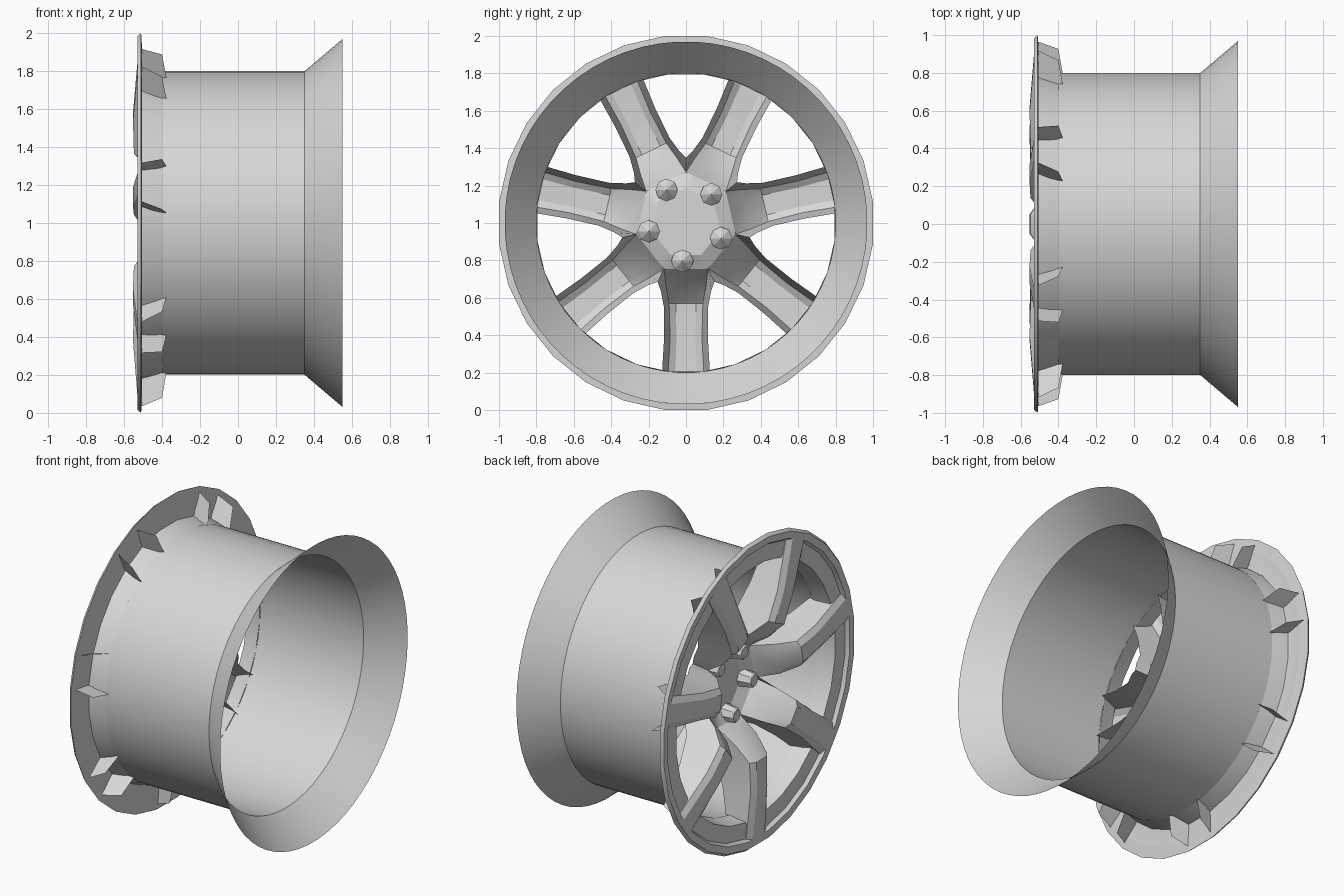
import bpy, bmesh
from math import sin, cos, pi, radians
from mathutils import Vector

cube = bpy.data.objects.get("Cube")
if cube:
    bpy.data.objects.remove(cube, do_unlink=True)

metal = bpy.data.materials.new("light_grey_metal")
metal.use_nodes = True
grey = (0.68, 0.68, 0.68, 1)
metal.diffuse_color = grey
metal.node_tree.nodes["Principled BSDF"].inputs["Base Color"].default_value = grey

CENTRE_Z = 1.0
SPOKES = 7
BOLTS = 5


def polar(x, r, angle, side=0.0):
    """Point at radius r along an angle round the x axle, shifted sideways."""
    return Vector((x, r * cos(angle) - side * sin(angle),
                   CENTRE_Z + r * sin(angle) + side * cos(angle)))


def finish(name, bm, smooth_angle):
    bmesh.ops.remove_doubles(bm, verts=bm.verts, dist=0.002)
    bmesh.ops.recalc_face_normals(bm, faces=bm.faces)
    mesh = bpy.data.meshes.new(name)
    bm.to_mesh(mesh)
    bm.free()
    mesh.materials.append(metal)
    obj = bpy.data.objects.new(name, mesh)
    bpy.context.collection.objects.link(obj)
    bpy.ops.object.select_all(action="DESELECT")
    obj.select_set(True)
    bpy.context.view_layer.objects.active = obj
    bpy.ops.object.shade_smooth_by_angle(angle=radians(smooth_angle))
    return obj


def skin(bm, rows, closed=False):
    """Join successive rows of points with quads."""
    rows = [[bm.verts.new(p) for p in row] for row in rows]
    for a, b in zip(rows, rows[1:]):
        n = len(a)
        for i in range(n if closed else n - 1):
            j = (i + 1) % n
            bm.faces.new((a[i], a[j], b[j], b[i]))
    return rows


def lathe(name, profile, sides, smooth_angle):
    bm = bmesh.new()
    angles = [-pi / 2 + (i + 0.5) * 2 * pi / sides for i in range(sides)]
    skin(bm, [[polar(x, r, a) for a in angles] for x, r in profile], True)
    return finish(name, bm, smooth_angle)


# Open barrel with the flared inner flange
lathe("barrel", [(-0.40, 0.80), (0.35, 0.80), (0.55, 0.97)], 64, 30)

# Stepped outer rim and its thin lip
lathe("outer_rim", [(-0.40, 0.80), (-0.46, 0.815), (-0.505, 0.825),
                    (-0.508, 0.85), (-0.505, 0.93), (-0.51, 1.006),
                    (-0.53, 0.99), (-0.527, 0.945), (-0.505, 0.93)], 28, 25)

# Spokes: floor (radius, x, half width), bevel depth, wall edge (radius, x, half width)
stations = [
    ((0.245, -0.31, 0.118), 0.00, (0.315, -0.24, 0.1517)),
    ((0.33, -0.45, 0.108), 0.015, (0.36, -0.25, 0.135)),
    ((0.43, -0.548, 0.09), 0.025, (0.45, -0.30, 0.118)),
    ((0.62, -0.553, 0.085), 0.025, (0.63, -0.35, 0.118)),
    ((0.965, -0.525, 0.105), 0.02, (0.92, -0.40, 0.135)),
]
HUB_R, HUB_HALF, HUB_X = 0.17, 0.0819, -0.27

bm = bmesh.new()
for k in range(SPOKES):
    angle = -pi / 2 + k * 2 * pi / SPOKES
    rows = []
    for (r, x, h), bevel, (er, ex, eh) in stations:
        half = [(ex, er, eh), (x + bevel, r, h), (x, r, 0.6 * h)]
        section = [(a, b, -c) for a, b, c in half] + half[::-1]
        rows.append([polar(a, b, angle, c) for a, b, c in section])
    skin(bm, rows)
    # Sloped root and flat hub sector
    root = [polar(HUB_X, HUB_R, angle, s * HUB_HALF) for s in (-1, -0.6, 0.6, 1)]
    skin(bm, [root, rows[0][1:5]])
    hub_row = [bm.verts.new(p) for p in root]
    middle = bm.verts.new(polar(HUB_X, 0, angle))
    for a, b in zip(hub_row, hub_row[1:]):
        bm.faces.new((middle, a, b))
finish("spokes_and_hub", bm, 28)

# Wheel bolts: faceted heads outside, pointed ends inside
for k in range(BOLTS):
    spot = polar(0, 0.205, radians(-95.5) + k * 2 * pi / BOLTS)
    bm = bmesh.new()
    rows = []
    for x, r in [(-0.355, 0.038), (-0.345, 0.048), (-0.265, 0.06), (-0.215, 0.002)]:
        rows.append([spot + Vector((x, r * cos(i * pi / 4), r * sin(i * pi / 4)))
                     for i in range(8)])
    rings = skin(bm, rows, True)
    bm.faces.new(rings[0])
    finish(f"bolt_{k + 1}", bm, 10)
